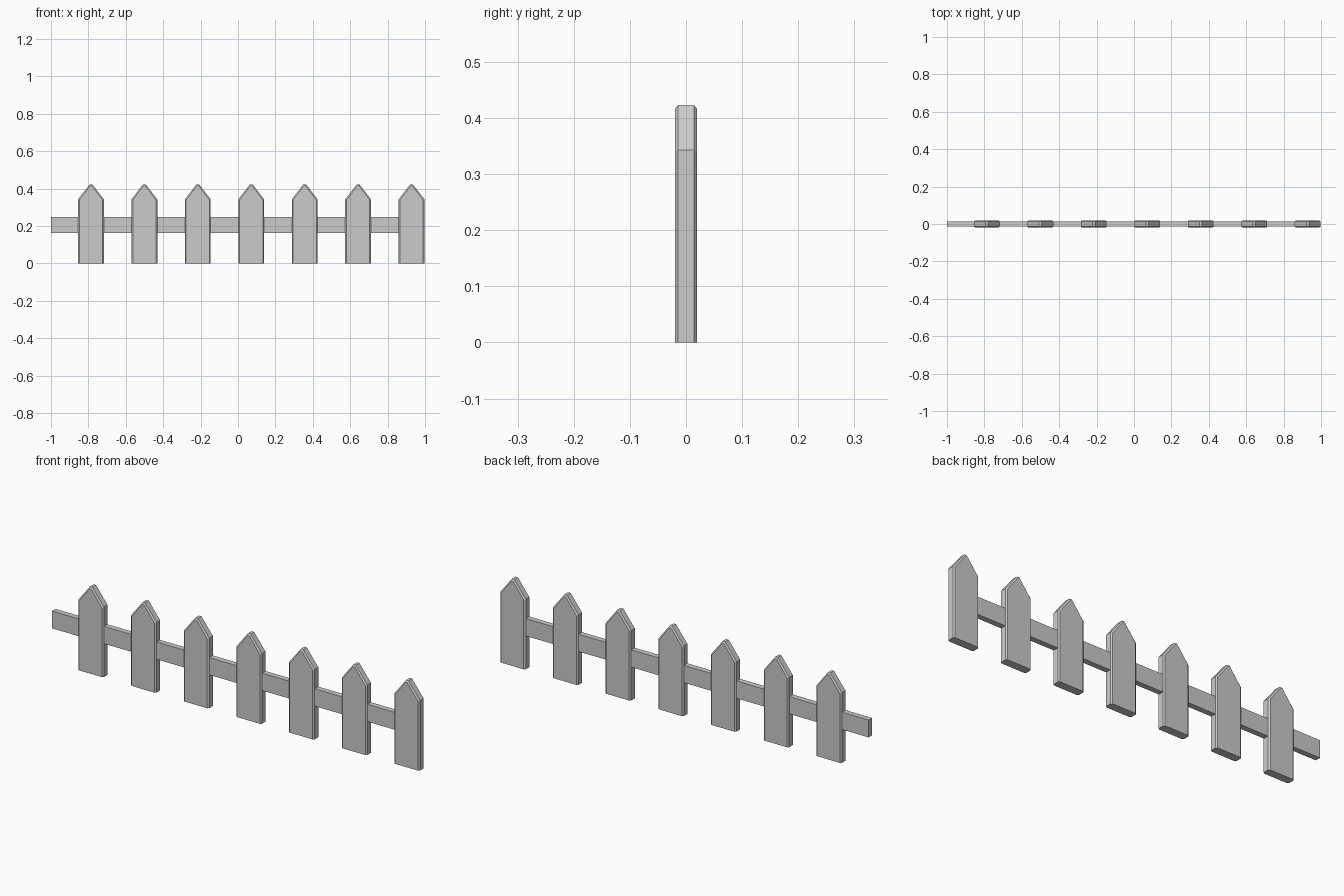
import bpy, bmesh

if "Cube" in bpy.data.objects:
    bpy.data.objects.remove(bpy.data.objects["Cube"])

PITCH = 2 / 7
HALF_W = 0.069


def outline(d):
    """Pointed picket outline, inset by d everywhere except the base."""
    w, shoulder, top, flat = HALF_W - d, 0.343 - 0.45 * d, 0.423 - d, 0.007 - 0.4 * d
    return [(-w, 0), (w, 0), (w, shoulder), (flat, top), (-flat, top), (-w, shoulder)]


def new_object(name, bm):
    bmesh.ops.recalc_face_normals(bm, faces=bm.faces)
    mesh = bpy.data.meshes.new(name)
    bm.to_mesh(mesh)
    bm.free()
    obj = bpy.data.objects.new(name, mesh)
    bpy.context.collection.objects.link(obj)
    return obj


# Pickets: chamfered pointed boards, repeated along x
bm = bmesh.new()
layers = [(-0.02, 0.007), (-0.014, 0), (0.014, 0), (0.02, 0.007)]
rings = [[bm.verts.new((x, y, z)) for x, z in outline(d)] for y, d in layers]
for a, b in zip(rings, rings[1:]):
    for i in range(6):
        j = (i + 1) % 6
        bm.faces.new((a[i], a[j], b[j], b[i]))
bm.faces.new(rings[0])
bm.faces.new(rings[-1])
pickets = new_object("pickets", bm)
pickets.location.x = 1 - HALF_W - 0.003 - 6 * PITCH
array = pickets.modifiers.new("repeat", 'ARRAY')
array.count = 7
array.use_relative_offset = False
array.use_constant_offset = True
array.constant_offset_displace = (PITCH, 0, 0)

# Rail: runs from the left end into the last picket
bm = bmesh.new()
bmesh.ops.create_cube(bm, size=1)
rail = new_object("rail", bm)
x0, x1, z0, z1 = -1, 0.93, 0.163, 0.248
rail.scale = (x1 - x0, 0.027, z1 - z0)
rail.location = ((x0 + x1) / 2, 0, (z0 + z1) / 2)
